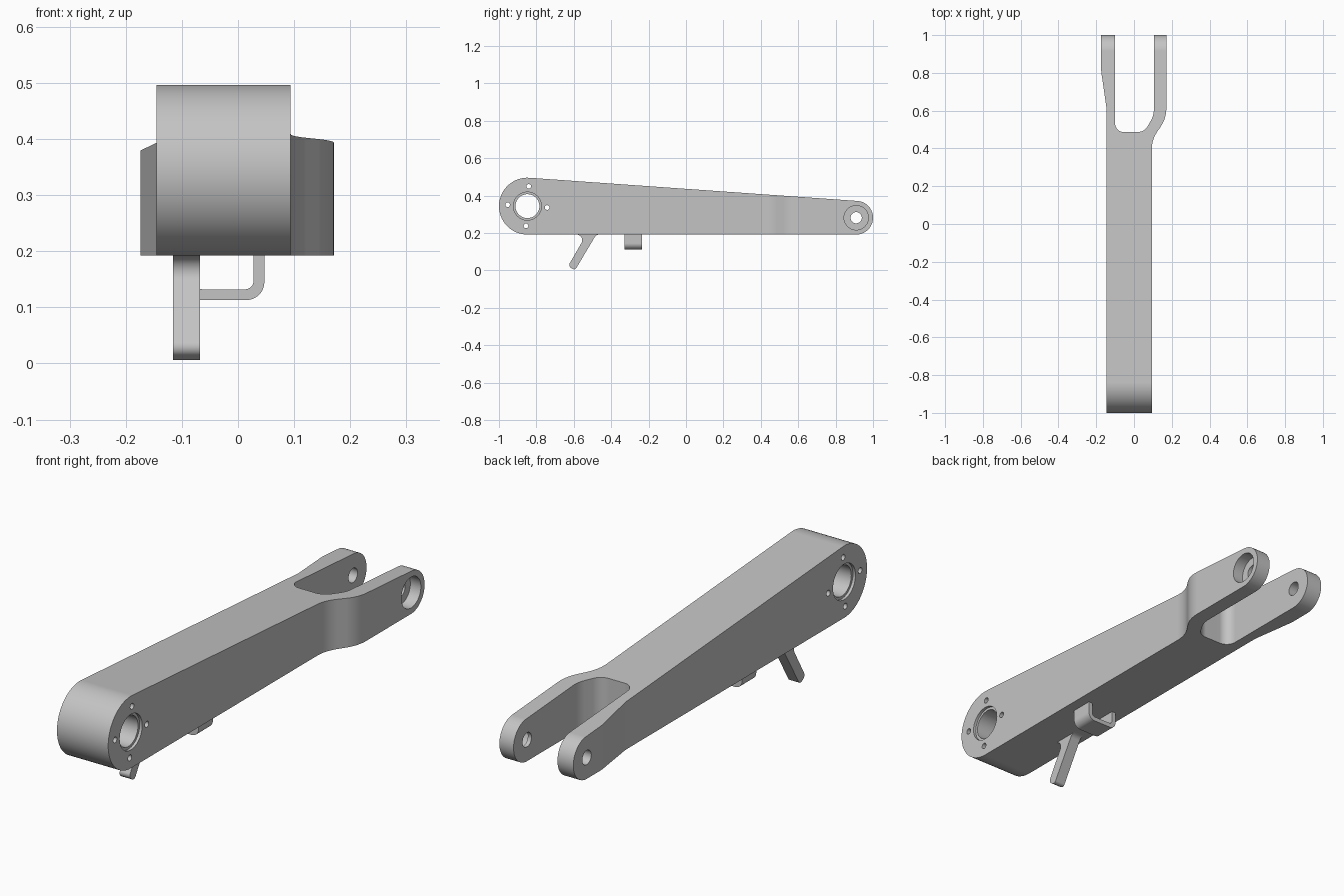
import bpy, bmesh
from math import radians, cos, sin, tan, pi
from mathutils import Vector, Matrix

cube = bpy.data.objects.get("Cube")
if cube:
    bpy.data.objects.remove(cube, do_unlink=True)

metal = bpy.data.materials.new("plain grey metal")
metal.use_nodes = True
grey = (0.55, 0.55, 0.55, 1)
metal.diffuse_color = grey
metal.node_tree.nodes["Principled BSDF"].inputs["Base Color"].default_value = grey


def arc(cx, cy, r, start, end, steps=32):
    angles = [radians(start + (end - start) * i / steps) for i in range(steps + 1)]
    return [(cx + r * cos(a), cy + r * sin(a)) for a in angles]


def rounded(corners, steps=10):
    """Polygon from (a, b, radius) corners, each rounded by a tangent arc."""
    out = []
    for i, (a, b, r) in enumerate(corners):
        p = Vector((a, b))
        if r == 0:
            out.append(p)
            continue
        u = (Vector(corners[i - 1][:2]) - p).normalized()
        v = (Vector(corners[(i + 1) % len(corners)][:2]) - p).normalized()
        half = u.angle(v) / 2
        centre = p + (u + v).normalized() * r / sin(half)
        s = p + u * r / tan(half) - centre
        e = p + v * r / tan(half) - centre
        sweep = s.angle(e)
        for k in range(steps + 1):
            t = k / steps
            out.append(centre + (s * sin((1 - t) * sweep) + e * sin(t * sweep)) / sin(sweep))
    return out


def prism(name, outline, axis, low, high):
    """Extrude an outline along x (y,z points), y (x,z points) or z (x,y points)."""
    place = {"x": lambda a, b: (low, a, b), "y": lambda a, b: (a, low, b),
             "z": lambda a, b: (a, b, low)}[axis]
    step = Vector([(high - low) * (axis == k) for k in "xyz"])
    bm = bmesh.new()
    face = bm.faces.new([bm.verts.new(place(*p)) for p in outline])
    grown = bmesh.ops.extrude_face_region(bm, geom=[face])["geom"]
    bmesh.ops.translate(bm, vec=step, verts=[g for g in grown if isinstance(g, bmesh.types.BMVert)])
    bmesh.ops.recalc_face_normals(bm, faces=bm.faces)
    mesh = bpy.data.meshes.new(name)
    bm.to_mesh(mesh)
    bm.free()
    mesh.materials.append(metal)
    obj = bpy.data.objects.new(name, mesh)
    bpy.context.collection.objects.link(obj)
    return obj


def bore(y, z, r, low, high, sides=48):
    return prism("bore_cutter", arc(y, z, r, 0, 360 - 360 / sides, sides - 1), "x", low, high)


def combine(obj, tool, operation):
    """Apply a boolean and delete its helper."""
    tool.hide_render = True
    mod = obj.modifiers.new("shape", "BOOLEAN")
    mod.operation, mod.object, mod.solver = operation, tool, "EXACT"
    graph = bpy.context.evaluated_depsgraph_get()
    mesh = bpy.data.meshes.new_from_object(obj.evaluated_get(graph))
    obj.modifiers.clear()
    obj.data = mesh
    bpy.data.objects.remove(tool, do_unlink=True)


# Arm: tapered side profile trimmed by the forked plan
PIVOT, AXLE = (-0.848, 0.344), (0.91, 0.282)
side = arc(*PIVOT, 0.152, 85.96, 270) + arc(*AXLE, 0.09, -90, 85.96)
plan = rounded([
    (-0.145, -1.1, 0), (0.094, -1.1, 0), (0.094, 0.445, 0.165), (0.171, 0.56, 0.165),
    (0.171, 1.1, 0), (0.105, 1.1, 0), (0.105, 0.575, 0.12), (0.055, 0.487, 0.06),
    (-0.1, 0.487, 0.045), (-0.1, 1.1, 0), (-0.174, 1.1, 0), (-0.174, 0.81, 0.2),
    (-0.145, 0.61, 0.2)])
arm = prism("forked_arm", side, "x", -0.3, 0.3)
combine(arm, prism("plan_trim", plan, "z", -0.1, 0.7), "INTERSECT")

# Pivot bore with a shallow seat on each side
combine(arm, bore(*PIVOT, 0.064, -0.3, 0.3), "DIFFERENCE")
combine(arm, bore(*PIVOT, 0.075, 0.082, 0.3), "DIFFERENCE")
combine(arm, bore(*PIVOT, 0.075, -0.3, -0.133), "DIFFERENCE")

# Four small bolt holes around the pivot
for y, z in arc(*PIVOT, 0.106, -4, 266, 3):
    combine(arm, bore(y, z, 0.0125, -0.3, 0.3, 20), "DIFFERENCE")

# Axle hole through both fork legs, counterbored on the left one
combine(arm, bore(*AXLE, 0.03, -0.3, 0.3, 32), "DIFFERENCE")
combine(arm, bore(*AXLE, 0.065, 0.122, 0.3), "DIFFERENCE")

# Slanted post below, flared where it meets the arm
post = prism("slanted_post", rounded([
    (-0.575, 0.2, 0), (-0.575, 0.192, 0), (-0.533, 0.192, 0.03), (-0.63, 0.024, 0.018),
    (-0.594, 0.0, 0.015), (-0.48, 0.192, 0.03), (-0.465, 0.192, 0), (-0.465, 0.2, 0)]),
    "x", -0.116, -0.068)

# U-shaped guide bracket below
bracket = prism("guide_bracket", rounded([
    (-0.097, 0.2, 0), (-0.097, 0.113, 0.032), (0.047, 0.113, 0.032), (0.047, 0.2, 0),
    (0.028, 0.2, 0), (0.028, 0.132, 0.016), (-0.078, 0.132, 0.016), (-0.078, 0.2, 0)]),
    "y", -0.33, -0.235)

# Smooth the rounds and keep the edges crisp
for obj in (arm, post, bracket):
    bpy.ops.object.select_all(action="DESELECT")
    obj.select_set(True)
    bpy.context.view_layer.objects.active = obj
    bpy.ops.object.shade_smooth_by_angle(angle=radians(30))
    normals = obj.modifiers.new("flat_face_normals", "WEIGHTED_NORMAL")
    normals.keep_sharp = True
